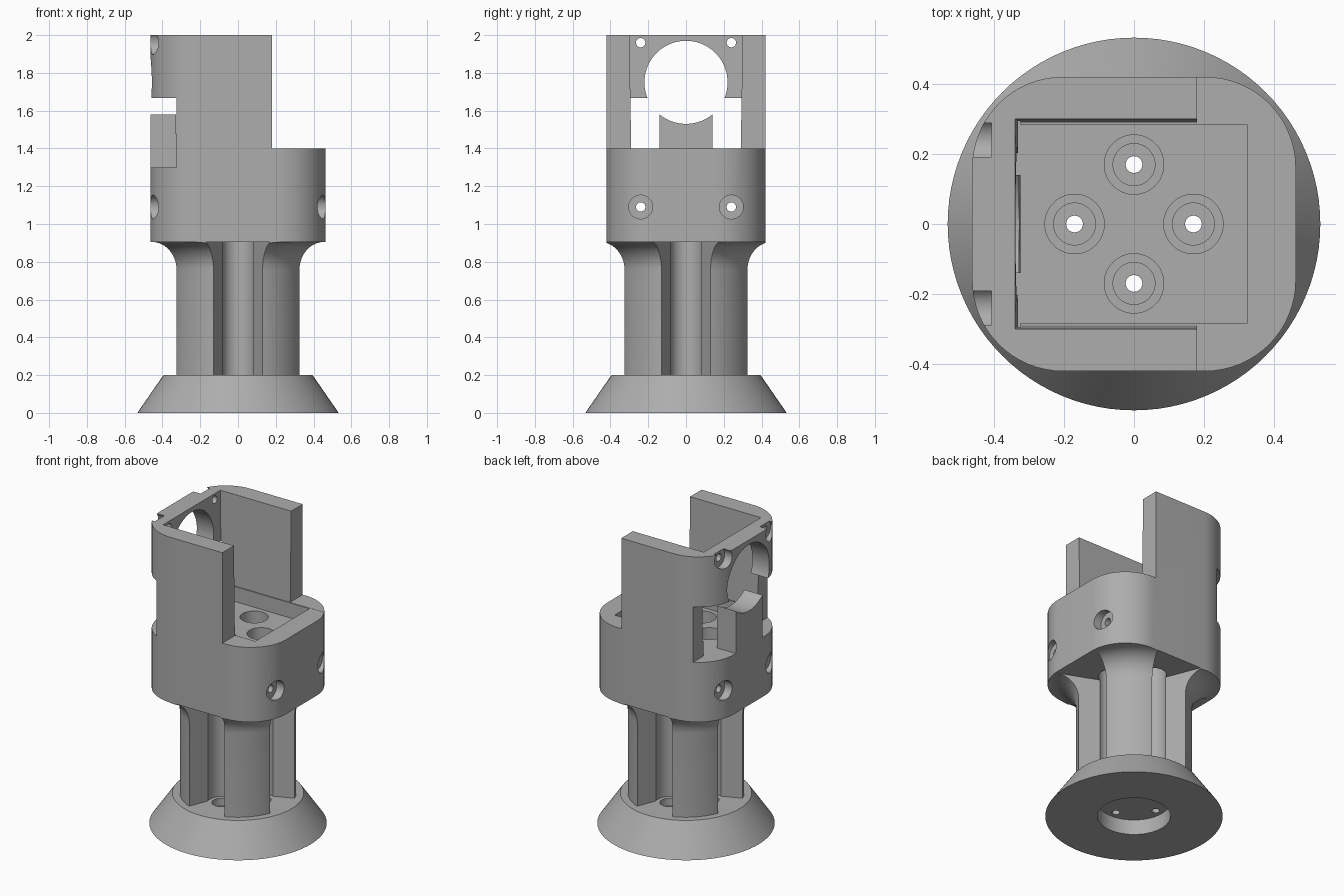
import bpy, bmesh, math
from mathutils import Matrix, Vector

if "Cube" in bpy.data.objects:
    bpy.data.objects.remove(bpy.data.objects["Cube"])

grey = bpy.data.materials.new("plain_grey")
grey.use_nodes = True
grey.diffuse_color = (0.42, 0.42, 0.42, 1)
grey.node_tree.nodes["Principled BSDF"].inputs["Base Color"].default_value = (0.42, 0.42, 0.42, 1)


def finish(name, bm):
    bmesh.ops.recalc_face_normals(bm, faces=bm.faces)
    mesh = bpy.data.meshes.new(name)
    bm.to_mesh(mesh)
    bm.free()
    mesh.materials.append(grey)
    obj = bpy.data.objects.new(name, mesh)
    bpy.context.collection.objects.link(obj)
    return obj


def prism(name, outline, z0, z1, top=None):
    """Extrude an outline from z0 to z1, optionally to a different top outline."""
    bm = bmesh.new()
    low = [bm.verts.new((x, y, z0)) for x, y in outline]
    high = [bm.verts.new((x, y, z1)) for x, y in (top or outline)]
    bm.faces.new(low)
    bm.faces.new(high)
    for i in range(len(low)):
        j = (i + 1) % len(low)
        bm.faces.new((low[i], low[j], high[j], high[i]))
    return finish(name, bm)


def rect(x0, x1, y):
    return [(x0, -y), (x1, -y), (x1, y), (x0, y)]


def cylinder(name, radius, start, end, sides=48):
    start, end = Vector(start), Vector(end)
    axis = end - start
    bm = bmesh.new()
    turn = axis.to_track_quat('Z', 'Y').to_matrix().to_4x4()
    bmesh.ops.create_cone(bm, cap_ends=True, segments=sides, radius1=radius, radius2=radius,
                          depth=axis.length,
                          matrix=Matrix.Translation((start + end) / 2) @ turn)
    return finish(name, bm)


def revolve(name, profile, sides=96):
    bm = bmesh.new()
    rings = [[bm.verts.new((r * math.cos(i * math.tau / sides), r * math.sin(i * math.tau / sides), z))
              for i in range(sides)] for r, z in profile]
    bm.faces.new(rings[0])
    bm.faces.new(rings[-1])
    for a, b in zip(rings, rings[1:]):
        for i in range(sides):
            j = (i + 1) % sides
            bm.faces.new((a[i], a[j], b[j], b[i]))
    return finish(name, bm)


def boolean(target, cutter, operation='DIFFERENCE'):
    mod = target.modifiers.new("cut", 'BOOLEAN')
    mod.operation, mod.solver, mod.object = operation, 'EXACT', cutter
    bpy.ops.object.select_all(action='DESELECT')
    target.select_set(True)
    bpy.context.view_layer.objects.active = target
    bpy.ops.object.modifier_apply(modifier=mod.name)
    bpy.data.objects.remove(cutter)


# Rounded outline shared by the housing and the flared column top
HX, HY, CORNER = 0.463, 0.421, 0.26
outline = []
for quarter, (sx, sy) in enumerate([(1, 1), (-1, 1), (-1, -1), (1, -1)]):
    for step in range(17):
        a = (quarter + step / 16) * math.pi / 2
        outline.append((sx * (HX - CORNER) + CORNER * math.cos(a),
                        sy * (HY - CORNER) + CORNER * math.sin(a)))

BASE_TOP, BOTTOM, FLOOR, RIM = 0.2, 0.905, 1.3, 1.4
spots = [(0.17 * math.cos(k * math.pi / 2), 0.17 * math.sin(k * math.pi / 2)) for k in range(4)]

# Conical base with underside recess and four screw holes
base = revolve("base", [(0.533, 0), (0.395, BASE_TOP)])
boolean(base, cylinder("recess", 0.22, (0, 0, -0.1), (0, 0, 0.1), 64))
for x, y in spots:
    boolean(base, cylinder("screw_head", 0.06, (x, y, 0.15), (x, y, 0.3)))
    boolean(base, cylinder("screw_shaft", 0.024, (x, y, 0.05), (x, y, 0.3), 24))

# Column with a trumpet-shaped top, trimmed to the housing outline
flare = [(0.49 - 0.14 * math.cos(t * math.pi / 24), 0.755 + 0.15 * math.sin(t * math.pi / 24))
         for t in range(13)]
column = revolve("column", [(0.35, BASE_TOP)] + flare)
boolean(column, prism("trim", outline, 0.1, 1.0), 'INTERSECT')

# Flared grooves and round screw channels divide the column into four pillars
for k, (x, y) in enumerate(spots):
    wedge = prism("groove", [(0.17, -0.068), (0.6, -0.24), (0.6, 0.24), (0.17, 0.068)], 0.1, 1.0)
    wedge.data.transform(Matrix.Rotation(k * math.pi / 2, 4, 'Z'))
    boolean(column, wedge)
    boolean(column, cylinder("channel", 0.085, (x, y, 0.1), (x, y, 1.0)))

# Housing: tall part is open on one end above the rim
housing = prism("housing", outline, BOTTOM, 2.0)
boolean(housing, prism("open_end", rect(0.18, 0.7, 0.6), RIM, 2.2))
boolean(housing, prism("cavity", rect(-0.325, 0.6, 0.29), RIM - 0.001, 2.01,
                       rect(-0.34, 0.6, 0.3)))
boolean(housing, prism("lower_cavity", rect(-0.325, 0.325, 0.283), FLOOR, RIM + 0.02))
for x, y in spots:
    boolean(housing, cylinder("channel", 0.085, (x, y, 0.8), (x, y, 1.35)))

# End wall: side notches around a centre post, then the large round opening
for side in (-1, 1):
    notch = prism("notch", [(-0.7, side * 0.14), (-0.325, side * 0.14),
                            (-0.325, side * 0.6), (-0.7, side * 0.6)], FLOOR, 1.667)
    boolean(housing, notch)
boolean(housing, prism("post_gap", rect(-0.7, -0.325, 0.15), 1.585, 1.667))
boolean(housing, cylinder("round_opening", 0.22, (-0.7, 0, 1.75), (-0.2, 0, 1.75), 96))

# Countersunk side screws
for y in (-0.24, 0.24):
    boolean(housing, cylinder("upper_head", 0.063, (-0.7, y, 1.96), (-0.408, y, 1.96)))
    boolean(housing, cylinder("upper_shaft", 0.025, (-0.7, y, 1.96), (-0.2, y, 1.96), 24))
    boolean(housing, cylinder("lower_shaft", 0.025, (-0.7, y, 1.09), (0.7, y, 1.09), 24))
    for side in (-1, 1):
        boolean(housing, cylinder("lower_head", 0.063, (side * 0.7, y, 1.09), (side * 0.408, y, 1.09)))

# Smooth curved walls, crisp edges
for obj in (base, column, housing):
    bpy.ops.object.select_all(action='DESELECT')
    obj.select_set(True)
    bpy.context.view_layer.objects.active = obj
    bpy.ops.object.shade_smooth_by_angle(angle=math.radians(30))
